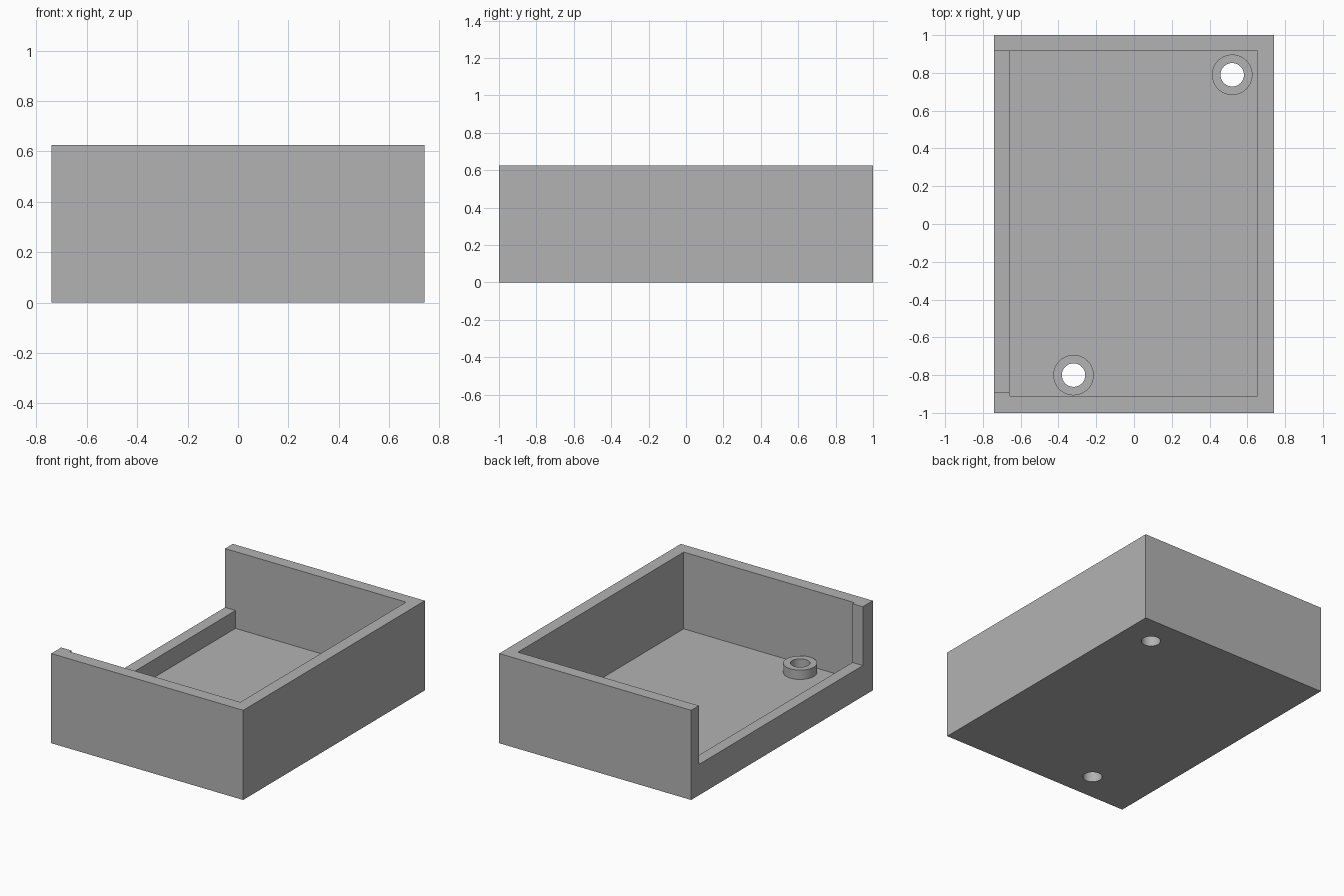
import bpy, bmesh, math
from mathutils import Matrix, Vector

cube = bpy.data.objects.get("Cube")
if cube:
    bpy.data.objects.remove(cube, do_unlink=True)

HALF_X, HALF_Y, HEIGHT = 0.74, 1.0, 0.625
FLOOR, SILL, BOSS_TOP = 0.09, 0.215, 0.155
BOSS_R, HOLE_R, SIDES = 0.107, 0.062, 64
BOSSES = {"front_boss": (-0.32, -0.80), "back_boss": (0.52, 0.79)}

grey = bpy.data.materials.new("plain grey")
grey.use_nodes = True
colour = (0.45, 0.45, 0.45, 1)
grey.diffuse_color = colour
grey.node_tree.nodes["Principled BSDF"].inputs["Base Color"].default_value = colour


def make_object(name, bm):
    mesh = bpy.data.meshes.new(name)
    bm.to_mesh(mesh)
    bm.free()
    obj = bpy.data.objects.new(name, mesh)
    bpy.context.collection.objects.link(obj)
    mesh.materials.append(grey)
    return obj


def box(name, low, high):
    low, high = Vector(low), Vector(high)
    bm = bmesh.new()
    place = Matrix.Translation((low + high) / 2) @ Matrix.Diagonal((*(high - low), 1))
    bmesh.ops.create_cube(bm, size=1, matrix=place)
    return make_object(name, bm)


def cylinder(name, centre, radius, bottom, top):
    bm = bmesh.new()
    place = Matrix.Translation((*centre, (bottom + top) / 2))
    bmesh.ops.create_cone(bm, cap_ends=True, segments=SIDES, radius1=radius,
                          radius2=radius, depth=top - bottom, matrix=place)
    return make_object(name, bm)


def smooth(obj):
    bpy.ops.object.select_all(action="DESELECT")
    obj.select_set(True)
    bpy.context.view_layer.objects.active = obj
    bpy.ops.object.shade_smooth_by_angle(angle=math.radians(30))


def cut(obj, cutter):
    mod = obj.modifiers.new("cut", "BOOLEAN")
    mod.operation, mod.solver, mod.object = "DIFFERENCE", "EXACT", cutter
    bpy.context.view_layer.objects.active = obj
    bpy.ops.object.modifier_apply(modifier=mod.name)
    bpy.data.objects.remove(cutter, do_unlink=True)


# Open tray: solid block, hollowed, with one long wall lowered to a sill
tray = box("tray", (-HALF_X, -HALF_Y, 0), (HALF_X, HALF_Y, HEIGHT))
cut(tray, box("cavity_cutter", (-0.66, -0.91, FLOOR), (0.655, 0.915, 1)))
cut(tray, box("side_opening_cutter", (-1, -0.89, SILL), (-0.6, 0.915, 1)))

# Screw holes through the floor
for centre in BOSSES.values():
    cut(tray, cylinder("hole_cutter", centre, HOLE_R, -0.1, 0.3))
smooth(tray)

# Raised rings around the holes, lathed from an open profile
for name, centre in BOSSES.items():
    bm = bmesh.new()
    profile = [(BOSS_R, FLOOR), (BOSS_R, BOSS_TOP), (HOLE_R, BOSS_TOP), (HOLE_R, FLOOR)]
    verts = [bm.verts.new((centre[0] + r, centre[1], z)) for r, z in profile]
    edges = [bm.edges.new(pair) for pair in zip(verts, verts[1:])]
    bmesh.ops.spin(bm, geom=verts + edges, cent=(*centre, 0), axis=(0, 0, 1),
                   angle=math.tau, steps=SIDES, use_merge=False)
    bmesh.ops.remove_doubles(bm, verts=bm.verts, dist=0.0005)
    bmesh.ops.recalc_face_normals(bm, faces=bm.faces)
    # Make sure the flat rim faces up
    bm.normal_update()
    rim = max(bm.faces, key=lambda f: f.calc_center_median().z)
    if rim.normal.z < 0:
        bmesh.ops.reverse_faces(bm, faces=bm.faces)
    smooth(make_object(name, bm))
